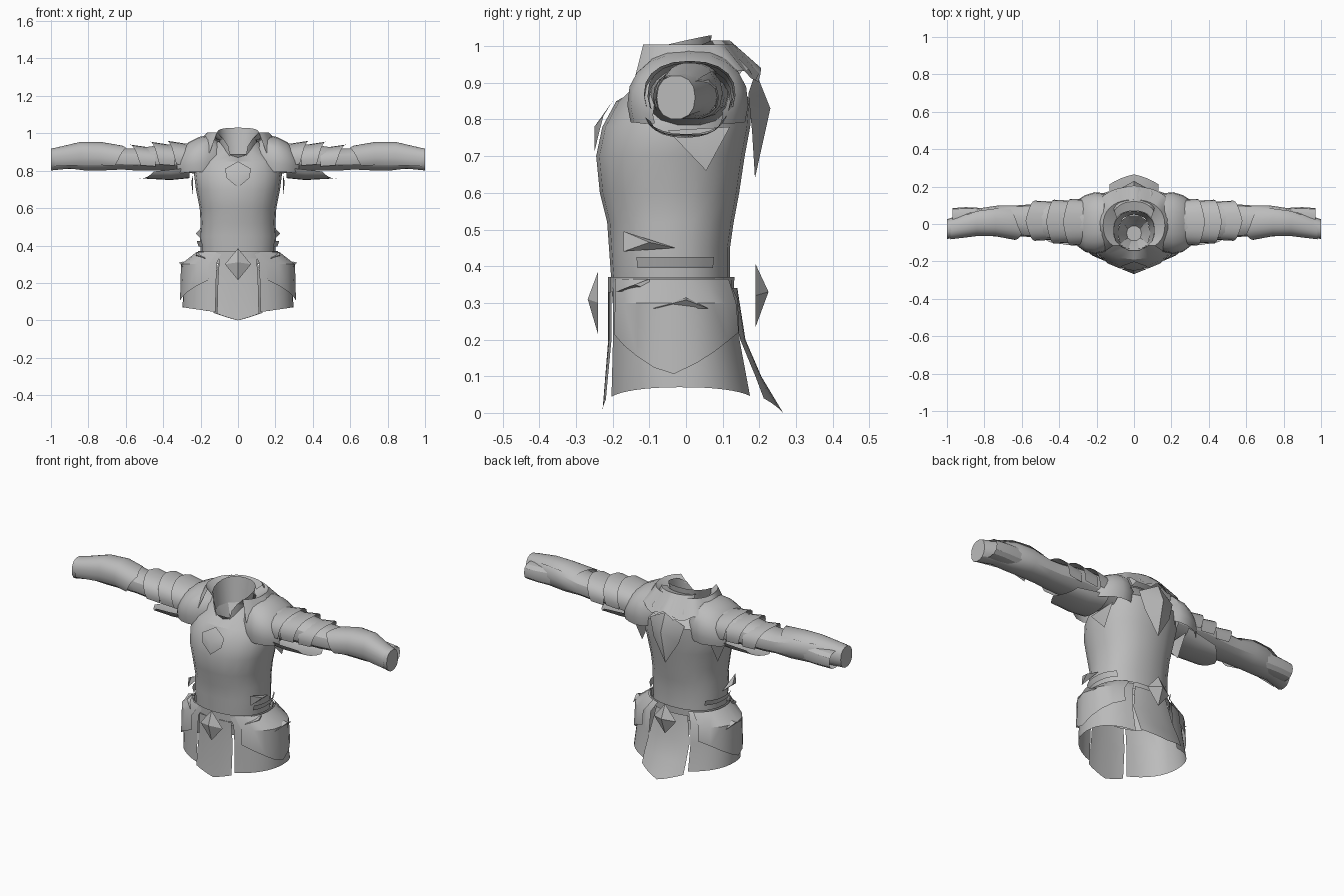
import bpy, bmesh, math
from mathutils import Vector

cube = bpy.data.objects.get("Cube")
if cube:
    bpy.data.objects.remove(cube)

grey = bpy.data.materials.new("plain grey")
grey.use_nodes = True
COLOUR = (0.5, 0.5, 0.5, 1)
grey.diffuse_color = COLOUR
grey.node_tree.nodes["Principled BSDF"].inputs["Base Color"].default_value = COLOUR
parts = []


def finish(name, bm, mirror=False):
    bmesh.ops.remove_doubles(bm, verts=bm.verts, dist=0.0005)
    bmesh.ops.recalc_face_normals(bm, faces=bm.faces)
    mesh = bpy.data.meshes.new(name)
    bm.to_mesh(mesh)
    bm.free()
    mesh.materials.append(grey)
    ob = bpy.data.objects.new(name, mesh)
    bpy.context.collection.objects.link(ob)
    if mirror:
        ob.modifiers.new("Mirror", 'MIRROR')
    parts.append(ob)


def oval(u0, u1, v0, v1, a, power=0.88):
    c, s = math.cos(a), math.sin(a)
    c, s = math.copysign(abs(c) ** power, c), math.copysign(abs(s) ** power, s)
    return (u0 + u1) / 2 + (u1 - u0) / 2 * c, (v0 + v1) / 2 + (v1 - v0) / 2 * s


def body(row, a):
    """Row is height, half width, front, back."""
    z, w, front, back = row
    x, y = oval(-w, w, front, back, a)
    return Vector((x, y, z))


def limb(row, a):
    """Row is x, front, back, bottom, top."""
    y, z = oval(*row[1:], a)
    return Vector((row[0], y, z))


def sheet(name, place, rows, start=0, end=360, steps=20, hem=None, mirror=False, cap=False):
    """Loft rows over an angle range; hem(point, degrees, t) shapes the last row."""
    bm = bmesh.new()
    grid = []
    for row in rows:
        line = []
        for i in range(steps + 1):
            t = i / steps
            deg = start + (end - start) * t
            p = place(row, math.radians(deg))
            if hem and row is rows[-1]:
                hem(p, deg, t)
            line.append(bm.verts.new(p))
        grid.append(line)
    for a, b in zip(grid, grid[1:]):
        for i in range(steps):
            bm.faces.new((a[i], a[i + 1], b[i + 1], b[i]))
    if cap:
        bm.faces.new(grid[-1][:-1])
    finish(name, bm, mirror)


def plate(name, apex, outline, mirror=False):
    """Faceted plate fanned around a raised point."""
    bm = bmesh.new()
    top = bm.verts.new(apex)
    rim = [bm.verts.new(p) for p in outline]
    for i, v in enumerate(rim):
        bm.faces.new((top, v, rim[(i + 1) % len(rim)]))
    finish(name, bm, mirror)


# Breastplate and waist, with a neckline that dips in front
def neckline(p, deg, t):
    p.z -= .09 * max(0, -math.sin(math.radians(deg))) ** 3


sheet("torso", body, [
    (.30, .20, -.20, .12), (.38, .20, -.205, .12), (.45, .205, -.21, .12),
    (.52, .20, -.215, .13), (.60, .205, -.235, .145), (.70, .225, -.245, .16),
    (.78, .235, -.228, .175), (.85, .215, -.19, .18), (.96, .108, -.135, .07)],
    steps=20, hem=neckline)
sheet("waist_band", body, [(.33, .212, -.213, .13), (.37, .213, -.213, .132)])
sheet("side_straps", body, [(.395, .212, -.21, .128), (.425, .222, -.214, .132)], -30, 40, 6, mirror=True)


# Collar, open in a deep V at the front, with its lining
def collar_hem(p, deg, t):
    p.z += .10 * math.sin(math.pi * t) ** 0.5


sheet("collar", body, [(.87, .085, -.145, .05), (.93, .11, -.14, .07)], -65, 245, 18, collar_hem)
sheet("collar_lining", body, [(.89, .088, -.145, .05), (.84, .06, -.11, .02), (.80, .04, -.09, -.01)],
      steps=10, cap=True)


# Layered neck guard draped over the shoulders
def draped(p, deg, t):
    p.z += .015 * math.cos(math.radians(deg * 8)) + .05 * min(0, math.sin(math.radians(deg)))


def jagged(p, deg, t):
    p.z += .02 * math.cos(math.radians(deg * 8))


sheet("neck_guard", body, [(.965, .11, -.135, .07), (1.005, .165, -.145, .13), (.92, .225, -.185, .20)],
      -50, 230, 28, draped)
sheet("upper_back_guard", body, [(1.0, .105, -.1, .07), (1.015, .12, -.1, .12),
                                 (.92, .14, -.1, .205)], 30, 150, 12, jagged)

# Pauldrons
sheet("pauldrons", limb, [
    (.11, -.12, .13, .74, .96), (.16, -.15, .165, .71, .99), (.21, -.16, .17, .71, .98),
    (.26, -.15, .155, .72, .955), (.30, -.12, .13, .73, .92), (.325, -.09, .10, .75, .88)],
    -20, 200, 12, mirror=True)

# Sleeve and open wrist strap
sheet("arms", limb, [
    (.20, -.11, .12, .78, .95), (.40, -.085, .115, .80, .94), (.55, -.07, .105, .80, .92),
    (.62, -.065, .10, .805, .92), (.72, -.06, .10, .80, .945), (.82, -.06, .085, .80, .95),
    (.90, -.065, .06, .81, .935), (1.0, -.08, .025, .80, .92)], steps=14, mirror=True, cap=True)
sheet("wrist_sleeve", limb, [(.80, -.02, .085, .81, .92), (.90, -.02, .09, .81, .91),
                             (.97, -.02, .085, .81, .905)], steps=12, mirror=True)


# Overlapping arm lames with pointed tops
def pointed(length, lift=0):
    def hem(p, deg, t):
        peak = 1 - abs(2 * t - 1)
        p.x += length * peak
        p.z += lift * peak
    return hem


for name, x, front, back, top, tip in (
        ("upper_lame", .25, -.11, .13, .94, .05),
        ("middle_lame", .34, -.10, .125, .935, .05),
        ("lower_lame", .44, -.085, .12, .92, .06)):
    sheet(name, limb, [(x, front, back, .78, top), (x + .08, front - .005, back + .005, .78, top + .02)],
          -20, 200, 12, pointed(tip), True)
sheet("forearm_guard", limb, [(.98, -.082, .03, .80, .922), (.84, -.065, .085, .80, .955),
                              (.74, -.066, .10, .80, .955), (.66, -.085, .10, .80, .935)],
      40, 215, 12, pointed(-.06), True)
sheet("underarm_guard", limb, [(.26, -.12, .12, .76, .92), (.36, -.115, .11, .75, .91),
                               (.45, -.10, .10, .74, .90)], 195, 345, 10, pointed(.08, .02), True)
plate("armpit_tassets", (.25, .04, .74), [(.24, -.05, .77), (.24, .12, .78), (.24, .055, .66)], True)


# Skirt panels
def skirt_point(p, deg, t):
    p.z = .035 * abs(2 * t - 1)


def side_hem(p, deg, t):
    p.z = .03 + .04 * math.cos(math.radians(deg))


def tasset_hem(p, deg, t):
    p.z = .10 + .12 * min(1, abs(deg + 5) / 60)


def back_point(p, deg, t):
    off = abs(2 * t - 1)
    p.z = .04 * off
    p.y -= .035 * off


sheet("front_skirt", body, [(.33, .27, -.212, .15), (.20, .29, -.212, .16), (.0, .30, -.228, .16)],
      -109, -71, 8, skirt_point)
sheet("back_skirt", body, [(.34, .22, -.21, .14), (.20, .28, -.21, .162), (.10, .29, -.21, .205),
                           (0, .29, -.21, .265)], 66, 114, 8, back_point)
sheet("side_skirt", body, [(.36, .215, -.21, .13), (.31, .275, -.21, .155), (.20, .29, -.21, .16),
                           (.05, .297, -.215, .19)], -69, 66, 16, side_hem, True)
sheet("hip_tassets", body, [(.365, .222, -.212, .14), (.30, .305, -.213, .162),
                            (.16, .31, -.216, .17)], -62, 58, 8, tasset_hem, True)

# Faceted ornaments and loose plates
for name, y, apex, z in (("front_buckle", -.24, -.268, .30), ("back_buckle", .19, .225, .32)):
    plate(name, (0, apex, z + .01), [(0, y, z + .085), (-.07, y, z), (0, y, z - .085), (.07, y, z)])
plate("chest_ornament", (0, -.25, .78), [(0, -.2, .85), (-.07, -.225, .81), (-.06, -.238, .76),
                                       (0, -.25, .71), (.06, -.238, .76), (.07, -.225, .81)])
plate("back_ornament", (0, .23, .83), [(0, .19, .93), (-.11, .17, .87), (-.08, .18, .77),
                                     (0, .188, .64), (.08, .18, .77), (.11, .17, .87)])
plate("waist_spikes", (.226, -.10, .465), [(.195, -.17, .495), (.21, -.03, .45), (.20, -.17, .44)], True)
plate("hip_spikes", (.225, -.14, .35), [(.17, -.19, .33), (.22, -.1, .365), (.22, -.1, .335)], True)
plate("hip_fins", (.315, .0, .308), [(.295, -.09, .285), (.29, .0, .315), (.295, .06, .285)], True)

for ob in bpy.context.selected_objects:
    ob.select_set(False)
for ob in parts:
    ob.select_set(True)
bpy.context.view_layer.objects.active = parts[0]
bpy.ops.object.shade_smooth_by_angle(angle=math.radians(30))
